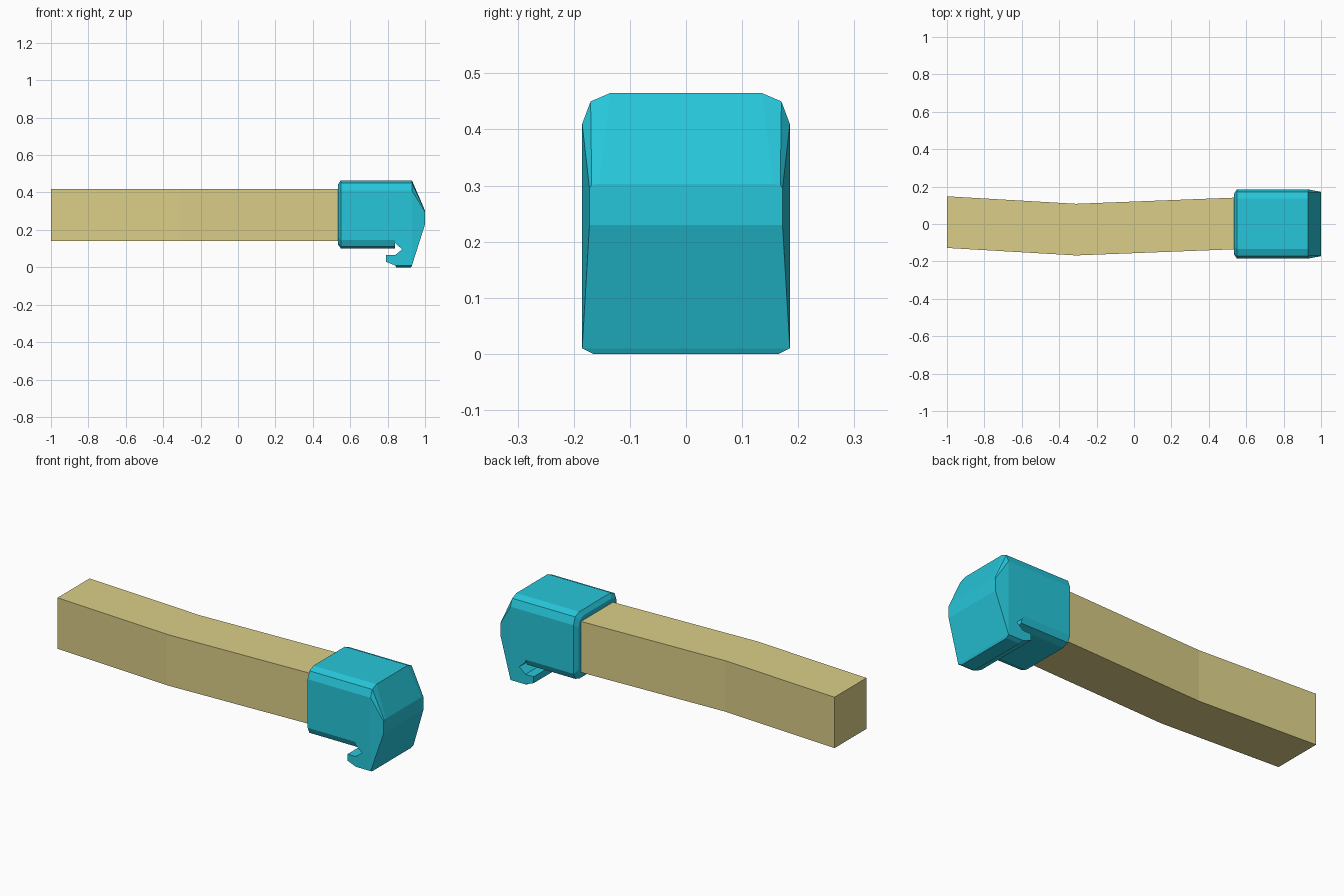
import bpy, bmesh

if "Cube" in bpy.data.objects:
    bpy.data.objects.remove(bpy.data.objects["Cube"])


def material(name, rgb):
    m = bpy.data.materials.new(name)
    lin = [((c / 255 + 0.055) / 1.055) ** 2.4 for c in rgb]
    m.diffuse_color = (*lin, 1)
    m.use_nodes = True
    m.node_tree.nodes["Principled BSDF"].inputs["Base Color"].default_value = m.diffuse_color
    return m


tan = material("tan", (219, 206, 136))
teal = material("teal", (38, 198, 218))


def finish(bm, name, mat):
    bmesh.ops.remove_doubles(bm, verts=bm.verts, dist=0.0005)
    bmesh.ops.recalc_face_normals(bm, faces=bm.faces)
    me = bpy.data.meshes.new(name)
    bm.to_mesh(me)
    bm.free()
    me.materials.append(mat)
    ob = bpy.data.objects.new(name, me)
    bpy.context.collection.objects.link(ob)
    return ob


def face(bm, pts):
    return bm.faces.new([bm.verts.new(p) for p in pts])


def loft(bm, rings, closed=True):
    # Quads between successive rings of points
    n = len(rings[0])
    for a, b in zip(rings, rings[1:]):
        for i in range(n if closed else n - 1):
            j = (i + 1) % n
            face(bm, [a[i], a[j], b[j], b[i]])


def section(x, half):
    # Mirror half of a cross-section (listed top to bottom) into a full ring
    return [(x, -y, z) for y, z in reversed(half)] + [(x, y, z) for y, z in half]


# Handle bar: square section with a slight bend
bm = bmesh.new()
rings = []
for x, cy in ((-1, 0.01), (-0.31, -0.03), (0.54, 0.003)):
    rings.append([(x, cy + y, z) for y, z in
                  ((-0.138, 0.14), (0.138, 0.14), (0.138, 0.418), (-0.138, 0.418))])
loft(bm, rings)
face(bm, rings[0])
face(bm, rings[-1])
finish(bm, "bar", tan)

# Head sleeve: chamfered box with a bevelled rear rim
top = [(0.135, 0.465), (0.17, 0.45), (0.185, 0.41)]
full = top + [(0.185, 0.145), (0.17, 0.112), (0.135, 0.10)]
rim = [(y * 0.88, 0.2825 + (z - 0.2825) * 0.88) for y, z in full]
bm = bmesh.new()
rings = [section(0.535, rim), section(0.55, full), section(0.84, full)]
loft(bm, rings)
face(bm, rings[0])
face(bm, rings[-1])
finish(bm, "head_sleeve", teal)

# Head nose: upper part tapering to a blunt front
bm = bmesh.new()
upper = top + [(0.185, 0.23)]
tip = [(0.155, 0.303), (0.168, 0.301), (0.172, 0.295), (0.172, 0.23)]
rings = [section(0.84, upper), section(0.93, upper), section(1.0, tip)]
loft(bm, rings, closed=False)
face(bm, rings[-1])
face(bm, section(0.84, upper + [(0.185, 0.13)]))

# Lower jaw with notch and hook: strip across the width (x, z, half width)
path = [(1.0, 0.23, 0.172), (0.93, 0.01, 0.185), (0.925, 0, 0.165),
        (0.845, 0, 0.165), (0.84, 0.01, 0.185), (0.79, 0.03, 0.185),
        (0.79, 0.065, 0.185), (0.84, 0.065, 0.185), (0.877, 0.096, 0.185),
        (0.84, 0.13, 0.185)]
for (x1, z1, w1), (x2, z2, w2) in zip(path, path[1:]):
    face(bm, [(x1, -w1, z1), (x1, w1, z1), (x2, w2, z2), (x2, -w2, z2)])
# Jaw cheeks, nose corner and bottom chamfer on both sides
for s in (-1, 1):
    side = [(x, s * w, z) for x, z, w in path]
    a, b = (0.84, s * 0.185, 0.23), (0.93, s * 0.185, 0.23)
    face(bm, [a, b, side[1]] + side[4:])
    face(bm, [b, side[0], side[1]])
    face(bm, side[1:5])
finish(bm, "head_nose_and_hook", teal)
